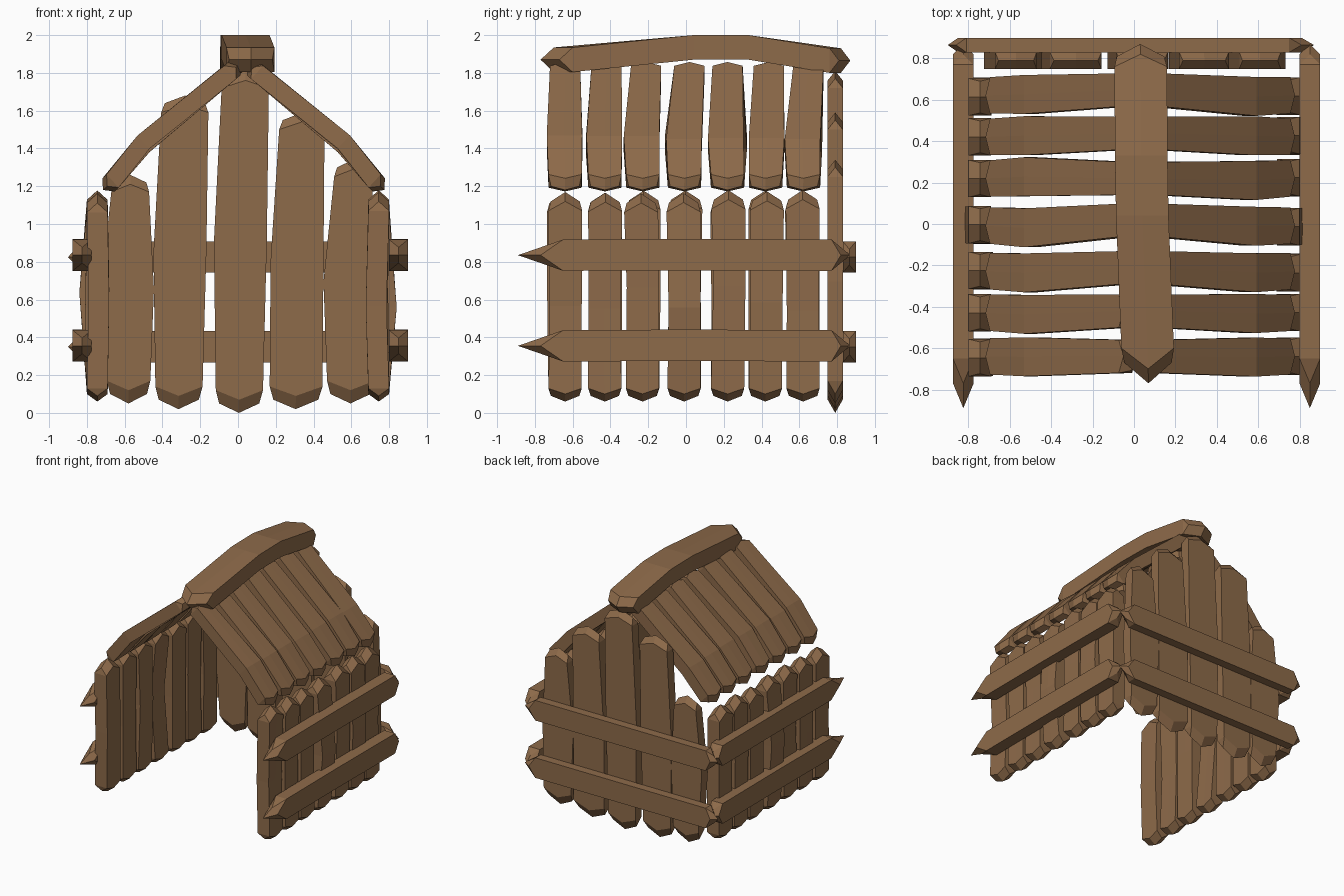
import bpy, bmesh, random
from mathutils import Vector

cube = bpy.data.objects.get("Cube")
if cube:
    bpy.data.objects.remove(cube)
random.seed(4)

wood = bpy.data.materials.new("brown_wood")
wood.use_nodes = True
wood.diffuse_color = (0.27, 0.146, 0.068, 1)
wood.node_tree.nodes["Principled BSDF"].inputs["Base Color"].default_value = wood.diffuse_color


def plank(name, path, wide, half, thick, start, end, ridge=0.85):
    """Board along path (tip to tip); start and end are (chevron, bevel) lengths."""
    path = [Vector(p) for p in path]
    wide = Vector(wide)
    along = (path[-1] - path[0]).normalized()
    depth = wide.cross(along).normalized() * thick / 2
    halves = half if isinstance(half, (list, tuple)) else [half] * len(path)
    bm = bmesh.new()
    last = len(path) - 1

    def row(i, off, shift=0, chevron=0, scale=1):
        return [bm.verts.new(path[i] + off + wide * (c * halves[i] * scale)
                             + along * (shift + chevron * abs(c))) for c in (-1, 0, 1)]

    def face_rows(off):
        rows = []
        for i in range(last + 1):
            if i == 0:
                rows.append(row(i, off, start[1], start[0]))
            elif i == last:
                rows.append(row(i, off, -end[1], -end[0]))
            else:
                rows.append(row(i, off))
        return rows

    # Closed loop of rows: front face, end ridge, back face, other ridge
    front, back = face_rows(depth), face_rows(-depth)
    tip0 = row(0, Vector(), 0, start[0], ridge)
    tip1 = row(last, Vector(), 0, -end[0], ridge)
    loop = front + [tip1] + back[::-1] + [tip0]
    for a, b in zip(loop, loop[1:] + loop[:1]):
        for c in (0, 1):
            bm.faces.new((a[c], a[c + 1], b[c + 1], b[c]))
    # Long edges and end triangles
    for c in (0, 2):
        for i in range(last):
            bm.faces.new((front[i][c], front[i + 1][c], back[i + 1][c], back[i][c]))
        bm.faces.new((front[0][c], back[0][c], tip0[c]))
        bm.faces.new((front[last][c], back[last][c], tip1[c]))
    bmesh.ops.recalc_face_normals(bm, faces=bm.faces)
    mesh = bpy.data.meshes.new(name)
    bm.to_mesh(mesh)
    bm.free()
    mesh.materials.append(wood)
    obj = bpy.data.objects.new(name, mesh)
    bpy.context.collection.objects.link(obj)


def jitter(amount):
    return random.uniform(-amount, amount)


X, Y, Z = (1, 0, 0), (0, 1, 0), (0, 0, 1)
side_rows = [-0.64, -0.43, -0.23, -0.01, 0.22, 0.42, 0.62]
ridge_rows = [-0.64, -0.42, -0.21, 0.02, 0.22, 0.44, 0.65]

for side, label in ((-1, "right"), (1, "left")):
    for n, (y, top_y) in enumerate(zip(side_rows, ridge_rows), 1):
        # Upright wall planks, the middle one bowed outwards
        bow = 0.04 if n == 4 else jitter(0.015)
        plank(f"{label}_wall_plank_{n}",
              [(side * 0.745, y, 0.06),
               (side * (0.745 + bow), y + jitter(0.012), 0.6 + jitter(0.08)),
               (side * 0.745, y + jitter(0.01), 1.17 + jitter(0.01))],
              Y, [0.088, 0.085, 0.09], 0.11, (0.03, 0.04), (0.05, 0.05))
        # Roof planks from eave to ridge
        mid = 0.03 + side * 0.53
        plank(f"{label}_roof_plank_{n}",
              [(0.03 + side * 0.745, y, 1.18),
               (mid, y + jitter(0.01), 1.425 + jitter(0.01)),
               (0.03 + side * 0.02, top_y, 1.85)],
              Y, [0.088, 0.094, 0.08], 0.095, (0.03, 0.04), (0.03, 0.04))
    # Side rails with sharp front points
    x = 0.0125 + side * 0.8375
    for z, level in ((0.355, "lower"), (0.835, "upper")):
        plank(f"{label}_{level}_rail", [(x, -0.89, z), (x, 0, z + 0.003), (x, 0.87, z)],
              Z, 0.083, 0.1, (0.12, 0.12), (0.05, 0.05), 0.5)

# Back wall planks: bottom x, top x, bottom z, top z, half widths
back_planks = [(-0.58, -0.57, 0.05, 1.26, 0.115, 0.1),
               (-0.315, -0.28, 0.02, 1.68, 0.125, 0.125),
               (0.005, 0.04, 0.0, 1.81, 0.125, 0.125),
               (0.305, 0.34, 0.02, 1.59, 0.14, 0.12),
               (0.595, 0.61, 0.05, 1.34, 0.125, 0.1)]
for n, (x0, x1, z0, z1, w0, w1) in enumerate(back_planks, 1):
    middle = ((x0 + x1) / 2 - 0.01, 0.79, (z0 + z1) / 2)
    plank(f"back_wall_plank_{n}", [(x0, 0.79, z0), middle, (x1, 0.79, z1)],
          X, [w0, 0.14, w1], 0.08, (0.05, 0.07), (0.04, 0.05))

# Back rails
for z, level in ((0.35, "lower"), (0.825, "upper")):
    plank(f"back_{level}_rail", [(-0.9, 0.865, z), (0, 0.865, z), (0.87, 0.865, z)],
          Z, 0.083, 0.07, (0.04, 0.05), (0.06, 0.06), 0.5)

# Bent ridge beam
plank("ridge_beam", [(0.07, -0.77, 1.87), (0.04, 0.04, 1.935),
                     (0.035, 0.33, 1.935), (0.03, 0.87, 1.865)],
      X, 0.127, 0.13, (0.1, 0.07), (0.06, 0.05), 0.9)
